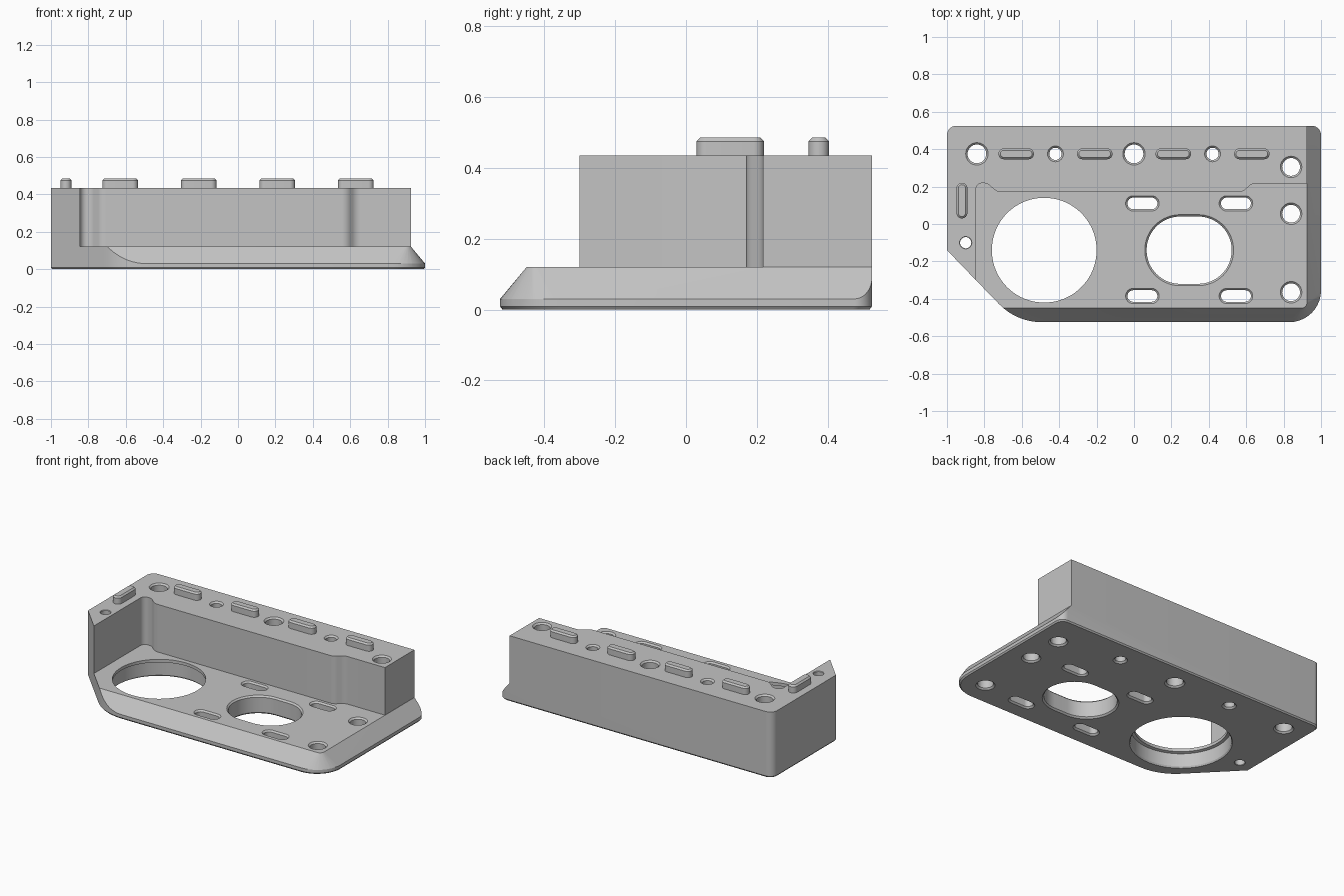
import bpy, bmesh, math
from mathutils import Vector

old = bpy.data.objects.get("Cube")
if old:
    bpy.data.objects.remove(old, do_unlink=True)

grey = bpy.data.materials.new("plain_grey")
grey.use_nodes = True
grey.diffuse_color = (0.55, 0.55, 0.55, 1)
grey.node_tree.nodes["Principled BSDF"].inputs["Base Color"].default_value = grey.diffuse_color

BASE_TOP, WALL_TOP, BOSS_TOP = 0.12, 0.435, 0.485
ROW_Y = 0.375


def fillet(corners, steps=10):
    """Outline from (x, y, radius) corners, each rounded with an arc."""
    out = []
    for i, (x, y, r) in enumerate(corners):
        p = Vector((x, y))
        if r == 0:
            out.append(p)
            continue
        a = (Vector(corners[i - 1][:2]) - p).normalized()
        b = (Vector(corners[(i + 1) % len(corners)][:2]) - p).normalized()
        half = a.angle(b) / 2
        centre = p + (a + b).normalized() * r / math.sin(half)
        start = p + a * r / math.tan(half) - centre
        end = p + b * r / math.tan(half) - centre
        first = math.atan2(start.y, start.x)
        sweep = math.atan2(start.cross(end), start.dot(end))
        for k in range(steps + 1):
            t = first + sweep * k / steps
            out.append(centre + Vector((math.cos(t), math.sin(t))) * r)
    return out


def slot(cx, cy, length, width, grow=0.0, steps=8):
    """Rounded slot outline; equal length and width give a circle."""
    hx, hy = length / 2 + grow, width / 2 + grow
    r = min(hx, hy) * 0.998
    return fillet([(cx + sx * hx, cy + sy * hy, r)
                   for sx, sy in ((1, 1), (-1, 1), (-1, -1), (1, -1))], steps)


def loft(bm, layers):
    """Closed solid through (z, outline) layers."""
    rings = [[bm.verts.new((p.x, p.y, z)) for p in pts] for z, pts in layers]
    n = len(rings[0])
    for low, high in zip(rings, rings[1:]):
        for i in range(n):
            j = (i + 1) % n
            bm.faces.new((low[i], low[j], high[j], high[i]))
    bm.faces.new(rings[0][::-1])
    bm.faces.new(rings[-1])


def make(name, solids):
    bm = bmesh.new()
    for layers in solids:
        loft(bm, layers)
    bmesh.ops.recalc_face_normals(bm, faces=bm.faces)
    mesh = bpy.data.meshes.new(name)
    bm.to_mesh(mesh)
    bm.free()
    obj = bpy.data.objects.new(name, mesh)
    bpy.context.collection.objects.link(obj)
    mesh.materials.append(grey)
    return obj


def combine(obj, other, operation):
    """Apply a boolean and drop the helper."""
    mod = obj.modifiers.new(operation, "BOOLEAN")
    mod.object, mod.operation, mod.solver = other, operation, "EXACT"
    bpy.context.view_layer.update()
    deps = bpy.context.evaluated_depsgraph_get()
    result = bpy.data.meshes.new_from_object(obj.evaluated_get(deps))
    obj.modifiers.clear()
    obj.data = result
    bpy.data.objects.remove(other, do_unlink=True)


def finish(obj):
    obj.data.materials.clear()
    obj.data.materials.append(grey)
    bpy.ops.object.select_all(action="DESELECT")
    obj.select_set(True)
    bpy.context.view_layer.objects.active = obj
    bpy.ops.object.shade_smooth_by_angle(angle=math.radians(25))


# Overall footprint with a fine bevel under the rim
foot = fillet([(1, 0.525, 0.05), (-1, 0.525, 0.05), (-1, -0.14, 0),
               (-0.628, -0.525, 0.32), (1, -0.525, 0.17)])
foot_in = [Vector((p.x * 0.993, p.y * 0.987)) for p in foot]
housing = make("housing", [[(0, foot_in), (0.009, foot), (WALL_TOP, foot)]])


# Base block, sloped along the front and one side
def sloped(right, front, radius):
    return fillet([(right, 1, 0), (-1.5, 1, 0), (-1.5, front, 0), (right, front, radius)])


envelope = make("base_envelope", [[(-0.06, sloped(1.075, -0.6, 0.31)),
                                   (BASE_TOP, sloped(0.925, -0.45, 0.03))]])

# Raised wall along the back and the other side
wall = fillet([(0.924, 1, 0), (-1.5, 1, 0), (-1.5, -1, 0), (-0.845, -1, 0),
               (-0.845, 0.222, 0.035), (-0.785, 0.217, 0.05), (-0.73, 0.17, 0.06),
               (0.58, 0.17, 0.06), (0.63, 0.217, 0.06), (0.924, 0.217, 0)])
raised = make("wall_envelope", [[(0.05, wall), (0.6, wall)]])
combine(envelope, raised, "UNION")
combine(housing, envelope, "INTERSECT")


# Through holes with chamfered mouths
def hole(cx, cy, length, width, top, steps=8, chamfer=0.01):
    def ring(grow):
        return slot(cx, cy, length, width, grow, steps)
    return [(-0.01, ring(chamfer + 0.01)), (chamfer, ring(0)),
            (top - chamfer, ring(0)), (top + 0.01, ring(chamfer + 0.01))]


holes = [hole(x, ROW_Y, d, d, WALL_TOP)
         for x, d in ((-0.84, 0.1), (-0.42, 0.065), (0, 0.1), (0.42, 0.065))]
holes += [hole(0.84, y, 0.095, 0.095, top)
          for y, top in ((0.305, WALL_TOP), (0.055, BASE_TOP), (-0.365, BASE_TOP))]
holes.append(hole(-0.9, -0.1, 0.06, 0.06, WALL_TOP, chamfer=0.003))
holes += [hole(x, y, 0.16, 0.062, BASE_TOP) for x in (0.045, 0.545) for y in (0.11, -0.385)]
holes.append(hole(0.295, -0.14, 0.455, 0.36, BASE_TOP, 16))


# Large round opening with a thin lip at its top
def opening(diameter):
    return slot(-0.48, -0.14, diameter, diameter, 0, 20)


holes.append([(-0.01, opening(0.62)), (0.01, opening(0.595)), (0.095, opening(0.595)),
              (0.1, opening(0.56)), (BASE_TOP + 0.05, opening(0.56))])
combine(housing, make("hole_cutters", holes), "DIFFERENCE")
finish(housing)


# Locating ribs on top of the wall
def rib(name, cx, cy, length, width):
    full, small = (slot(cx, cy, length, width, g) for g in (0, -0.01))
    finish(make(name, [[(WALL_TOP - 0.01, full), (BOSS_TOP - 0.01, full), (BOSS_TOP, small)]]))


for i, x in enumerate((-0.63, -0.21, 0.21, 0.63)):
    rib(f"back_rib_{i + 1}", x, ROW_Y, 0.19, 0.058)
rib("side_rib", -0.92, 0.125, 0.058, 0.19)
